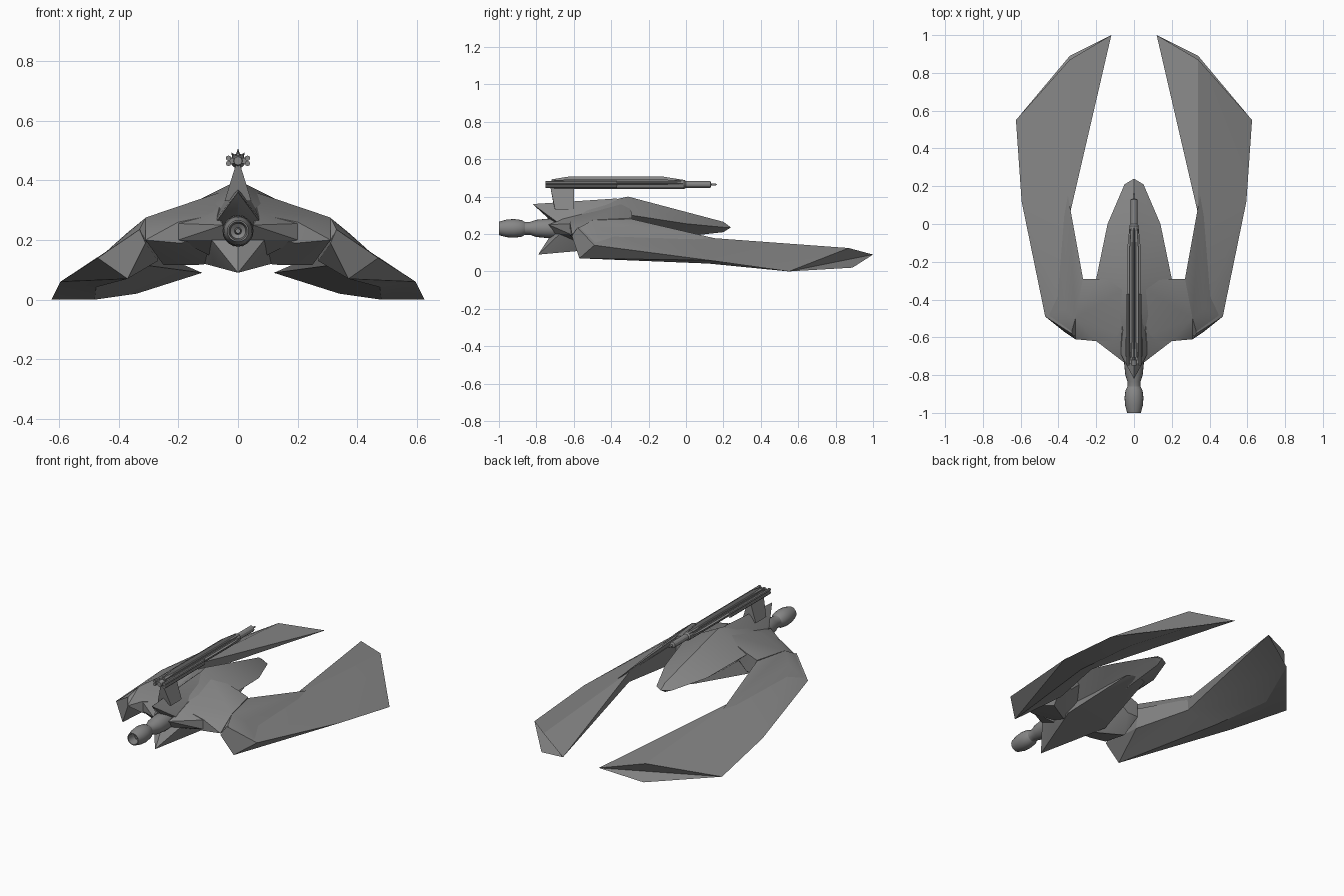
import bpy, bmesh, math
from mathutils import Matrix, Vector

cube = bpy.data.objects.get("Cube")
if cube:
    bpy.data.objects.remove(cube, do_unlink=True)

grey = bpy.data.materials.new("hull_grey")
grey.use_nodes = True
COLOUR = (0.24, 0.24, 0.24, 1)
grey.diffuse_color = COLOUR
grey.node_tree.nodes["Principled BSDF"].inputs["Base Color"].default_value = COLOUR


def finish(name, bm, mirror=False, angle=25):
    bmesh.ops.recalc_face_normals(bm, faces=bm.faces[:])
    mesh = bpy.data.meshes.new(name)
    bm.to_mesh(mesh)
    bm.free()
    mesh.materials.append(grey)
    ob = bpy.data.objects.new(name, mesh)
    bpy.context.collection.objects.link(ob)
    if mirror:
        ob.modifiers.new("Mirror", 'MIRROR').use_clip = True
    bpy.ops.object.select_all(action='DESELECT')
    ob.select_set(True)
    bpy.context.view_layer.objects.active = ob
    bpy.ops.object.shade_smooth_by_angle(angle=math.radians(angle))


def hull(name, points, symmetric=True):
    """Faceted solid round the points; symmetric fills both sides as one."""
    bm = bmesh.new()
    pts = list(points)
    if symmetric:
        pts += [(-x, y, z) for x, y, z in points if x > 0]
    for p in pts:
        bm.verts.new(p)
    bmesh.ops.convex_hull(bm, input=bm.verts[:])
    loose = [v for v in bm.verts if not v.link_faces]
    bmesh.ops.delete(bm, geom=loose, context='VERTS')
    finish(name, bm, mirror=not symmetric)


def lathe(name, profile, centre, sides=16, mirror=False):
    """Turn (y, radius) pairs round a lengthwise axis."""
    bm = bmesh.new()
    cx, cz = centre
    rings = []
    for y, r in profile:
        rings.append([bm.verts.new((cx + r * math.cos(math.tau * k / sides), y,
                                    cz + r * math.sin(math.tau * k / sides)))
                      for k in range(sides)])
    for a, b in zip(rings, rings[1:]):
        for k in range(sides):
            n = (k + 1) % sides
            bm.faces.new((a[k], a[n], b[n], b[k]))
    bm.faces.new(rings[0])
    bm.faces.new(rings[-1])
    finish(name, bm, mirror)


# Fuselage: faceted teardrop with a high ridge
hull("fuselage", [
    (0, -0.31, 0.40), (0, -0.60, 0.335), (0, 0.20, 0.265), (0, 0.24, 0.235),
    (0.05, 0.21, 0.235), (0.14, 0, 0.255), (0.20, -0.29, 0.30),
    (0, 0.20, 0.21), (0, 0, 0.195), (0, -0.55, 0.125), (0.10, -0.66, 0.235)])

# Struts joining the fuselage to the wings
hull("strut", [
    (0, -0.31, 0.38), (0.20, -0.29, 0.31), (0.27, -0.29, 0.285),
    (0.31, -0.50, 0.275), (0.31, -0.61, 0.20), (0.20, -0.62, 0.26),
    (0.20, -0.62, 0.19), (0, -0.62, 0.30), (0, -0.62, 0.20),
    (0.13, -0.45, 0.117), (0.25, -0.38, 0.117), (0.20, -0.29, 0.20),
    (0.27, -0.29, 0.20), (0, -0.50, 0.13)], symmetric=False)

hull("wing_root", [
    (0.31, -0.50, 0.274), (0.27, -0.29, 0.28), (0.37, -0.45, 0.225),
    (0.35, 0.15, 0.178), (0.31, -0.45, 0.15), (0.31, -0.60, 0.20),
    (0.33, -0.57, 0.235), (0.465, -0.485, 0.14)], symmetric=False)

# Swept wings with a hollow, two-lipped trailing end
corners = {
    'a': (0.31, -0.61, 0.19), 'b': (0.33, -0.58, 0.235),
    'c': (0.47, -0.49, 0.14), 'd': (0.37, -0.57, 0.07),
    'e': (0.595, 0.12, 0.06), 'f': (0.625, 0.55, 0),
    'g': (0.48, 0.55, 0), 'h': (0.34, 0.89, 0.02),
    't': (0.12, 1.0, 0.09), 'r': (0.34, 0.87, 0.125),
    'm': (0.34, 0.05, 0.185), 'n': (0.345, 0.05, 0.12),
    'i': (0.27, -0.29, 0.25), 'j': (0.268, -0.30, 0.13),
    'k': (0.475, 0.12, 0.042)}
bm = bmesh.new()
v = {k: bm.verts.new(p) for k, p in corners.items()}
for face in ("abcd bce bem mer efr mrt bmi imnj abi aij adj dnj "
             "dkn kgn nhg nth mtn trf tfh hfg efg egk ekd ced").split():
    bm.faces.new([v[k] for k in face])
finish("wing", bm, mirror=True, angle=12)

# Nose: cheeks, then upper and lower prongs round the thruster
hull("nose_cheeks", [
    (0.20, -0.62, 0.255), (0.20, -0.62, 0.20), (0.09, -0.685, 0.235),
    (0.05, -0.735, 0.25), (0.04, -0.70, 0.20), (0.07, -0.66, 0.28),
    (0.06, -0.50, 0.32), (0.08, -0.55, 0.14)], symmetric=False)
hull("upper_prong", [
    (0, -0.82, 0.36), (0, -0.70, 0.25), (0.07, -0.69, 0.265),
    (0, -0.60, 0.36), (0.04, -0.37, 0.355), (0, -0.37, 0.39),
    (0.10, -0.60, 0.24)])
hull("lower_prong", [
    (0, -0.79, 0.09), (0, -0.70, 0.23), (0.10, -0.66, 0.215),
    (0.08, -0.57, 0.117), (0.13, -0.40, 0.125), (0, -0.50, 0.12),
    (0.06, 0.02, 0.205), (0, 0.05, 0.2), (0, -0.60, 0.25)])
lathe("thruster", [
    (-0.66, 0.05), (-0.74, 0.052), (-0.80, 0.046), (-0.835, 0.034),
    (-0.86, 0.034), (-0.88, 0.045), (-0.92, 0.05), (-0.96, 0.047),
    (-1.0, 0.036), (-1.0, 0.031), (-0.95, 0.026), (-0.94, 0.012),
    (-0.97, 0.008)], (0, 0.23), sides=20)

# Gun pylon
hull("gun_pylon", [
    (0.008, -0.725, 0.45), (0.008, -0.60, 0.45), (0.012, -0.71, 0.37),
    (0.03, -0.61, 0.35), (0.045, -0.70, 0.33), (0.045, -0.60, 0.33)])

# Gun: stepped barrel, side tubes and radial fins
GUN_Z = 0.465
lathe("gun_barrel", [
    (-0.75, 0.014), (-0.72, 0.018), (-0.70, 0.025), (-0.01, 0.025),
    (0, 0.018), (0.13, 0.018), (0.135, 0.006), (0.16, 0.005),
    (0.165, 0.001)], (0, GUN_Z), sides=12)
for level, dz in (("upper", 0.009), ("lower", -0.009)):
    lathe(level + "_side_tube", [(-0.75, 0.009), (-0.37, 0.009)],
          (0.032, GUN_Z + dz), sides=8, mirror=True)
hull("side_tube_bracket", [
    (0.034, y, GUN_Z + dz) for y in (-0.74, -0.38) for dz in (-0.009, 0.009)])

bm = bmesh.new()
for degrees in (-80, -40, 0, 40, 80):
    turn = Matrix.Rotation(math.radians(degrees), 4, 'Y')
    reach = 0.043 if degrees == 0 else 0.036
    outline = [(-0.72, 0.027), (-0.62, reach), (-0.13, reach), (-0.01, 0.024)]
    crest = [bm.verts.new(turn @ Vector((0, y, z)) + Vector((0, 0, GUN_Z)))
             for y, z in outline]
    sides = [[bm.verts.new(turn @ Vector((s * 0.008, y, 0.018)) + Vector((0, 0, GUN_Z)))
              for y, z in outline] for s in (-1, 1)]
    for base in sides:
        for k in range(3):
            bm.faces.new((crest[k], crest[k + 1], base[k + 1], base[k]))
    for k in (0, 3):
        bm.faces.new((crest[k], sides[0][k], sides[1][k]))
    bm.faces.new(sides[0] + sides[1][::-1])
finish("gun_fins", bm)
